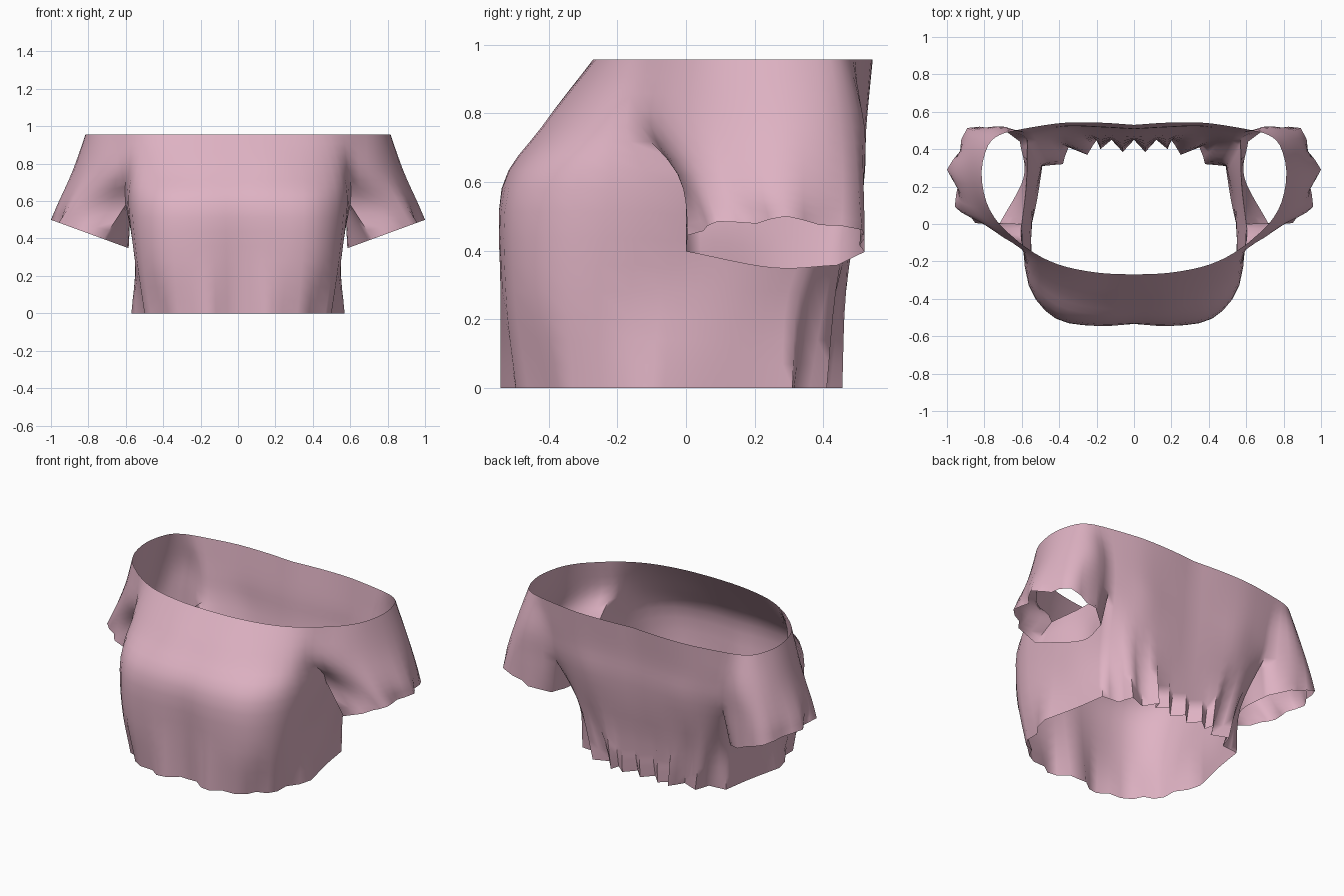
import bpy, bmesh, math
from mathutils import Vector

if "Cube" in bpy.data.objects:
    bpy.data.objects.remove(bpy.data.objects["Cube"])


def spline(pts, n):
    """Catmull-Rom through pts, n steps per span."""
    p = [2 * pts[0] - pts[1]] + list(pts) + [2 * pts[-1] - pts[-2]]
    out = []
    for i in range(1, len(p) - 2):
        a, b, c, d = p[i - 1:i + 3]
        for k in range(n):
            t = k / n
            out.append(0.5 * (2 * b + (c - a) * t + (2 * a - 5 * b + 4 * c - d) * t * t
                              + (3 * b - a - 3 * c + d) * t ** 3))
    return out + [pts[-1].copy()]


def row(z, xy, n):
    return spline([Vector((x, y, z)) for x, y in xy], n)


def loft(rows, n):
    """Smooth grid through control rows, returned as a list of rows."""
    cols = [spline(list(c), n) for c in zip(*rows)]
    return [list(r) for r in zip(*cols)]


Z = [0.957, 0.76, 0.58, 0.28, 0.0]
N, R = 3, 4  # steps across and down

# Half outlines, front centre to front armpit
front = [
    [(0, -.27), (.18, -.262), (.36, -.23), (.49, -.18), (.60, -.11)],
    [(0, -.42), (.20, -.415), (.40, -.36), (.54, -.26), (.60, -.13)],
    [(0, -.53), (.20, -.535), (.42, -.49), (.565, -.32), (.60, 0)],
    [(0, -.51), (.19, -.54), (.41, -.50), (.54, -.34), (.55, -.07)],
    [(0, -.485), (.18, -.54), (.38, -.46), (.50, -.33), (.57, -.10)]]
# Underarm, front to back
under = [
    [(.60, 0), (.575, .22), (.57, .46)],
    [(.55, -.07), (.54, .14), (.50, .33)],
    [(.57, -.10), (.52, .12), (.49, .31)]]
# Back armpit to back centre
back = [
    [(.64, .50), (.50, .525), (.36, .542), (.18, .542), (0, .53)],
    [(.59, .49), (.48, .51), (.35, .525), (.18, .52), (0, .51)],
    [(.57, .46), (.46, .49), (.33, .515), (.18, .51), (0, .50)],
    [(.50, .33), (.44, .41), (.33, .45), (.18, .465), (0, .46)],
    [(.49, .31), (.41, .36), (.32, .42), (.18, .45), (0, .45)]]
# Pleated back hem
back_hem = [(.49, .31), (.44, .315), (.38, .32), (.37, .36), (.35, .41), (.30, .39), (.25, .37),
            (.22, .42), (.195, .455), (.18, .40), (.12, .45), (.06, .385), (0, .45)]
# Sleeve outside, front armpit round to back armpit
sleeve = [
    [(.60, -.11), (.72, .0), (.79, .12), (.815, .28), (.78, .42), (.72, .475), (.64, .50)],
    [(.60, -.13), (.74, -.04), (.835, .09), (.885, .28), (.84, .45), (.73, .52), (.59, .49)],
    [(.60, 0), (.82, 0), (.92, .11), (.96, .28), (.90, .46), (.76, .53), (.57, .46)],
    [(.72, 0), (.90, .02), (.96, .15), (.985, .29), (.93, .46), (.77, .54), (.61, .44)]]
cuff_inner = [(.72, 0), (.59, .25), (.61, .44)]


def cuff_z(rw):
    for p in rw:
        p.z = 0.35 + 0.366 * (p.x - 0.59)
    return rw


F = loft([row(z, r, N) for z, r in zip(Z, front)], R)
U = loft([row(z, r, 2 * N) for z, r in zip(Z[2:], under)], R)
B = loft([row(z, r, N) for z, r in zip(Z, back)], R)

# Pleats gather the back hem
shift = [Vector((x, y, 0)) - p for (x, y), p in zip(back_hem, B[-1])]
for rw in B:
    for p, s in zip(rw, shift):
        p += s * max(0, 1 - p.z / 0.4)

# Shallow waves in the front hem
for rw in F:
    for i, p in enumerate(rw):
        if i % 3 == 1:
            k = 1 - 0.05 * max(0, 1 - p.z / 0.3)
            p.x, p.y = p.x * k, p.y * k

S_rows = [row(z, r, N) for z, r in zip(Z, sleeve[:3])]
S_rows.append(cuff_z(row(0, sleeve[3], N)))
# Ruffle fading up the sleeve from the hem
for r, amount in ((2, 0.4), (3, 1)):
    for i in range(3, len(S_rows[r]) - 3):
        p = S_rows[r][i]
        d = (p - Vector((.76, .27, p.z))).normalized()
        p += d * amount * (0.015, -0.01, -0.035, -0.01)[(i - 1) % 4]
cuff_z(S_rows[3])
S = loft(S_rows, R)

# Sleeve inner wall drops from the underarm to the hem
armpit = 2 * R
cuff = cuff_z(row(0, cuff_inner, 2 * N))
W = [[a.lerp(b, k / R) for a, b in zip(U[0], cuff)] for k in range(R + 1)]

# Share the seam columns so everything welds
for r in range(len(F)):
    if r >= armpit:
        F[r][-1], B[r][0] = U[r - armpit][0], U[r - armpit][-1]
for r in range(len(S)):
    if r <= armpit:
        S[r][0], S[r][-1] = F[r][-1], B[r][0]
    else:
        S[r][0], S[r][-1] = W[r - armpit][0], W[r - armpit][-1]

bm = bmesh.new()


def add_grid(g, flip=False):
    vs = [[bm.verts.new(p) for p in rw] for rw in g]
    for r in range(len(g) - 1):
        for c in range(len(g[0]) - 1):
            q = [vs[r][c], vs[r + 1][c], vs[r + 1][c + 1], vs[r][c + 1]]
            bm.faces.new(q[::-1] if flip else q)


for g in (F, U, B, S):
    add_grid(g)
add_grid(W, True)
bmesh.ops.remove_doubles(bm, verts=bm.verts, dist=0.0005)

# Other half
dup = bmesh.ops.duplicate(bm, geom=bm.verts[:] + bm.edges[:] + bm.faces[:])["geom"]
for v in [e for e in dup if isinstance(e, bmesh.types.BMVert)]:
    v.co.x *= -1
bmesh.ops.reverse_faces(bm, faces=[e for e in dup if isinstance(e, bmesh.types.BMFace)])
bmesh.ops.remove_doubles(bm, verts=bm.verts, dist=0.0005)

me = bpy.data.meshes.new("off_shoulder_top")
bm.to_mesh(me)
bm.free()
top = bpy.data.objects.new("off_shoulder_top", me)
bpy.context.collection.objects.link(top)

mat = bpy.data.materials.new("pink_cloth")
mat.diffuse_color = (0.74, 0.45, 0.55, 1)
mat.use_nodes = True
mat.node_tree.nodes["Principled BSDF"].inputs["Base Color"].default_value = mat.diffuse_color
me.materials.append(mat)

bpy.context.view_layer.objects.active = top
top.select_set(True)
bpy.ops.object.shade_smooth_by_angle(angle=math.radians(70))
